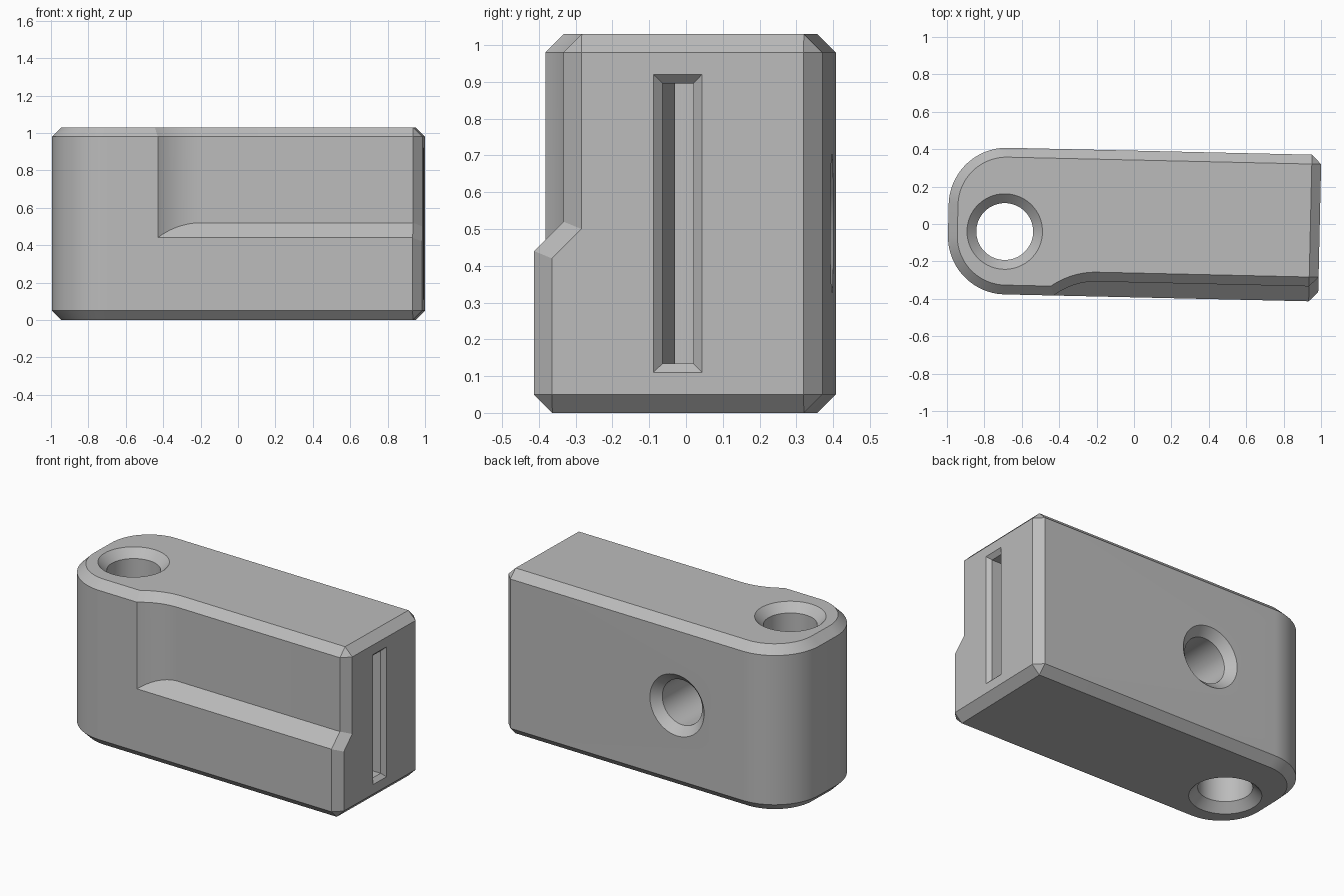
import bpy, bmesh
from math import sin, cos, pi, radians, asin, acos
from mathutils import Matrix

if "Cube" in bpy.data.objects:
    bpy.data.objects.remove(bpy.data.objects["Cube"], do_unlink=True)

HEIGHT, HALF, END, BEVEL = 1.03, 0.392, 0.993, 0.05
TURN = Matrix.Rotation(radians(-1.3), 4, 'Z')

grey = bpy.data.materials.new("plain_grey")
grey.use_nodes = True
grey.diffuse_color = (0.5, 0.5, 0.5, 1)
grey.node_tree.nodes["Principled BSDF"].inputs["Base Color"].default_value = (0.5, 0.5, 0.5, 1)


def loft(name, rings):
    """Closed solid through rings that all have the same number of points."""
    bm = bmesh.new()
    rows = [[bm.verts.new(p) for p in ring] for ring in rings]
    n = len(rows[0])
    for a, b in zip(rows, rows[1:]):
        for i in range(n):
            j = (i + 1) % n
            bm.faces.new((a[i], a[j], b[j], b[i]))
    bm.faces.new(rows[0][::-1])
    bm.faces.new(rows[-1])
    bmesh.ops.remove_doubles(bm, verts=bm.verts, dist=1e-5)
    bmesh.ops.dissolve_limit(bm, angle_limit=0.005, verts=bm.verts, edges=bm.edges)
    bmesh.ops.recalc_face_normals(bm, faces=bm.faces)
    bm.transform(TURN)
    mesh = bpy.data.meshes.new(name)
    bm.to_mesh(mesh)
    bm.free()
    mesh.materials.append(grey)
    obj = bpy.data.objects.new(name, mesh)
    bpy.context.collection.objects.link(obj)
    return obj


def circle(r, place, n=72):
    return [place(r * cos(2 * pi * i / n), r * sin(2 * pi * i / n)) for i in range(n)]


# Outline points: (lower, lower inset, upper, upper inset, ledge drop)
outline = []


def add(low, low_in, up=None, up_in=None, drop=0):
    outline.append((low, low_in, up or low, up_in or low_in, drop))


# Rounded end
R, CX = 0.31, -0.683
for side, start in ((1, 90), (-1, 180)):
    for k in range(25):
        a = radians(start + 90 * k / 24)
        cy = side * (HALF - R)
        r = R - BEVEL
        add((CX + R * cos(a), cy + R * sin(a)), (CX + r * cos(a), cy + r * sin(a)))

# Curved run-in of the front recess
DEPTH, RUN, RUN_END = 0.08, 0.23, -0.19
big = (RUN ** 2 + DEPTH ** 2) / (2 * DEPTH)
cy = -HALF + DEPTH - big
wide = big + BEVEL
t_out, t_in = asin(RUN / big), acos((-HALF + BEVEL - cy) / wide)
for k in range(17):
    f = 1 - k / 16
    x, y = RUN_END - big * sin(t_out * f), cy + big * cos(t_out * f)
    xi, yi = RUN_END - wide * sin(t_in * f), cy + wide * cos(t_in * f)
    add((x, -HALF), (xi, -HALF + BEVEL), (x, y), (xi, yi))

# Chamfered corners of the flat end
x = END - BEVEL
yl, yu = -HALF, -HALF + DEPTH
add((x, yl), (x, yl + BEVEL), (x, yu), (x, yu + BEVEL))
add((END, yl + BEVEL), (x, yl + BEVEL), (END, yu + BEVEL), (x, yu + BEVEL), 0.02)
add((END, HALF - BEVEL), (x, HALF - BEVEL), drop=0.02)
add((x, HALF), (x, HALF - BEVEL))

# Body with sloped ledge between the lower and upper tiers
LEDGE = 0.44
body = loft("body", [
    [(*o[1], 0) for o in outline],
    [(*o[0], BEVEL) for o in outline],
    [(*o[0], LEDGE - o[4]) for o in outline],
    [(*o[2], LEDGE - o[4] + o[2][1] - o[0][1]) for o in outline],
    [(*o[2], HEIGHT - BEVEL) for o in outline],
    [(*o[3], HEIGHT) for o in outline]])

# Vertical through hole, countersunk at both ends
upright = [(-0.02, 0.222), (BEVEL, 0.152), (HEIGHT - BEVEL, 0.152), (HEIGHT + 0.02, 0.222)]
pin_hole = loft("pin_hole_cutter", [
    circle(r, lambda u, v, z=z: (-0.69 + u, -0.056 + v, z)) for z, r in upright])

# Countersunk hole in the back, reaching the slot
bore = [(HALF + 0.02, 0.21), (HALF - BEVEL, 0.14), (0, 0.14)]
back_hole = loft("back_hole_cutter", [
    circle(r, lambda u, v, y=y: (-0.225 + u, y, HEIGHT / 2 + v)) for y, r in bore])

# Chamfered slot from the flat end into the vertical hole
steps = [(END + 0.02, 0.086, 0.425), (END - 0.024, 0.042, 0.381), (-0.69, 0.042, 0.381)]
slot = loft("slot_cutter", [
    [(x, sy * w, HEIGHT / 2 + sz * h) for sy, sz in ((-1, -1), (1, -1), (1, 1), (-1, 1))]
    for x, w, h in steps])

# Cut the openings
bpy.context.view_layer.objects.active = body
for cutter in (pin_hole, slot, back_hole):
    cutter.hide_render = True
    mod = body.modifiers.new(cutter.name, 'BOOLEAN')
    mod.operation, mod.solver, mod.object = 'DIFFERENCE', 'EXACT', cutter
    bpy.ops.object.modifier_apply(modifier=mod.name)
    bpy.data.objects.remove(cutter, do_unlink=True)

bpy.ops.object.select_all(action='DESELECT')
body.select_set(True)
bpy.ops.object.shade_smooth_by_angle(angle=radians(25))
